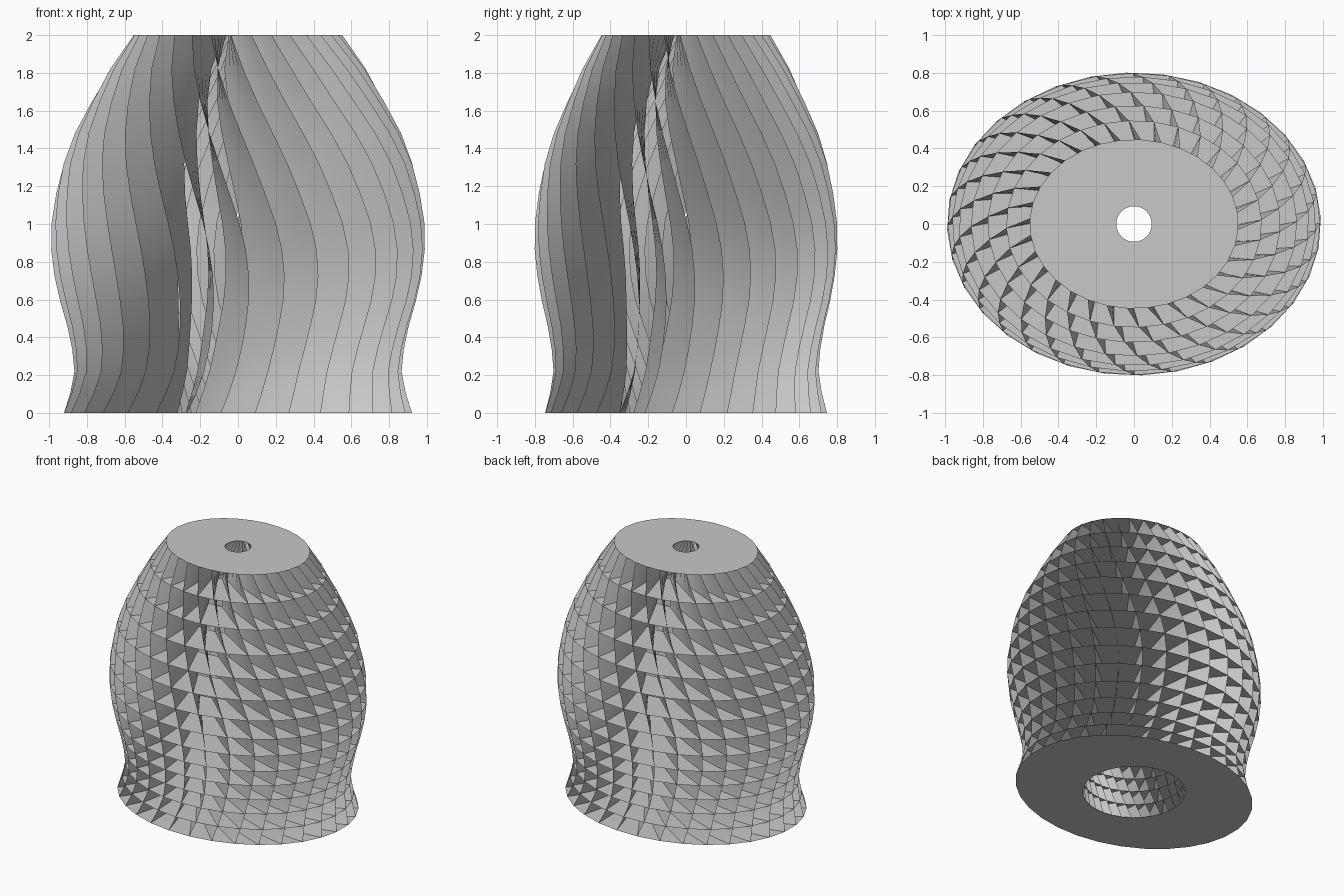
import bpy, bmesh, math
from mathutils import Vector

cube = bpy.data.objects.get("Cube")
if cube:
    bpy.data.objects.remove(cube)

COUNT = 32          # blades around the tower
ROWS = 14           # storeys
SPAN = 4            # strips across each blade
RATIO = 0.81        # plan depth to width of the rim

# Rim half width, rim twist, opening radius and the angle by which the
# inner blade edge trails the outer one, at equal steps of height
RADIUS = [0.925, 0.867, 0.89, 0.945, 0.985, 0.987, 0.955, 0.9, 0.8, 0.69, 0.553]
TWIST = [-28, -23.5, -20.5, -19, -19.5, -22, -26, -30.5, -36, -42, -48.75]
OPENING = [0.37, 0.37, 0.41, 0.46, 0.49, 0.5, 0.47, 0.41, 0.32, 0.22, 0.094]
SWEEP = [32, 24, 18, 13, 10.5, 10, 11, 13, 17, 22, 28]

grey = bpy.data.materials.new("warm_grey")
grey.use_nodes = True
colour = (0.58, 0.58, 0.58, 1)
grey.diffuse_color = colour
grey.node_tree.nodes["Principled BSDF"].inputs["Base Color"].default_value = colour


def smooth_sample(values, z):
    """Smooth curve through values spaced evenly from z = 0 to z = 2."""
    last = len(values) - 1
    i = min(int(z / 2 * last), last - 1)
    f = z / 2 * last - i
    b, c = values[i], values[i + 1]
    a = values[i - 1] if i > 0 else 2 * b - c
    d = values[i + 2] if i + 2 <= last else 2 * c - b
    return b + 0.5 * f * (c - a + f * (2*a - 5*b + 4*c - d + f * (3*(b - c) + d - a)))


def outer_point(z, k):
    angle = math.radians(smooth_sample(TWIST, z) - 90 + 360 * k / COUNT)
    r = smooth_sample(RADIUS, z)
    return Vector((r * math.cos(angle), r * RATIO * math.sin(angle), z))


def inner_point(z, k):
    turn = smooth_sample(TWIST, z) - smooth_sample(SWEEP, z)
    angle = math.radians(turn - 90 + 360 * k / COUNT)
    r = smooth_sample(OPENING, z)
    return Vector((r * math.cos(angle), r * math.sin(angle), z))


def add_object(name, bm, smooth):
    mesh = bpy.data.meshes.new(name)
    bm.to_mesh(mesh)
    bm.free()
    mesh.materials.append(grey)
    for face in mesh.polygons:
        face.use_smooth = smooth
    obj = bpy.data.objects.new(name, mesh)
    bpy.context.collection.objects.link(obj)


# Storey heights, closer together near the foot
steps = [i / ROWS for i in range(ROWS + 1)]
levels = [2 * t * (0.73 + 0.27 * t) for t in steps]

# Thin floor plates, each with a round central opening
bm = bmesh.new()
for z in levels:
    outer = [bm.verts.new(outer_point(z, k)) for k in range(COUNT)]
    inner = [bm.verts.new(inner_point(z, k)) for k in range(COUNT)]
    for k in range(COUNT):
        n = (k + 1) % COUNT
        quad = [inner[k], outer[k], outer[n], inner[n]]
        bm.faces.new(quad if z > 0 else quad[::-1])
add_object("floor_plates", bm, False)

# Twisting upright blades running from the rim to the opening
bm = bmesh.new()
for k in range(COUNT):
    grid = [[bm.verts.new(outer_point(z, k).lerp(inner_point(z, k), s / SPAN))
             for s in range(SPAN + 1)] for z in levels]
    for low, high in zip(grid, grid[1:]):
        for s in range(SPAN):
            bm.faces.new((low[s], low[s + 1], high[s + 1], high[s]))
add_object("blades", bm, True)
